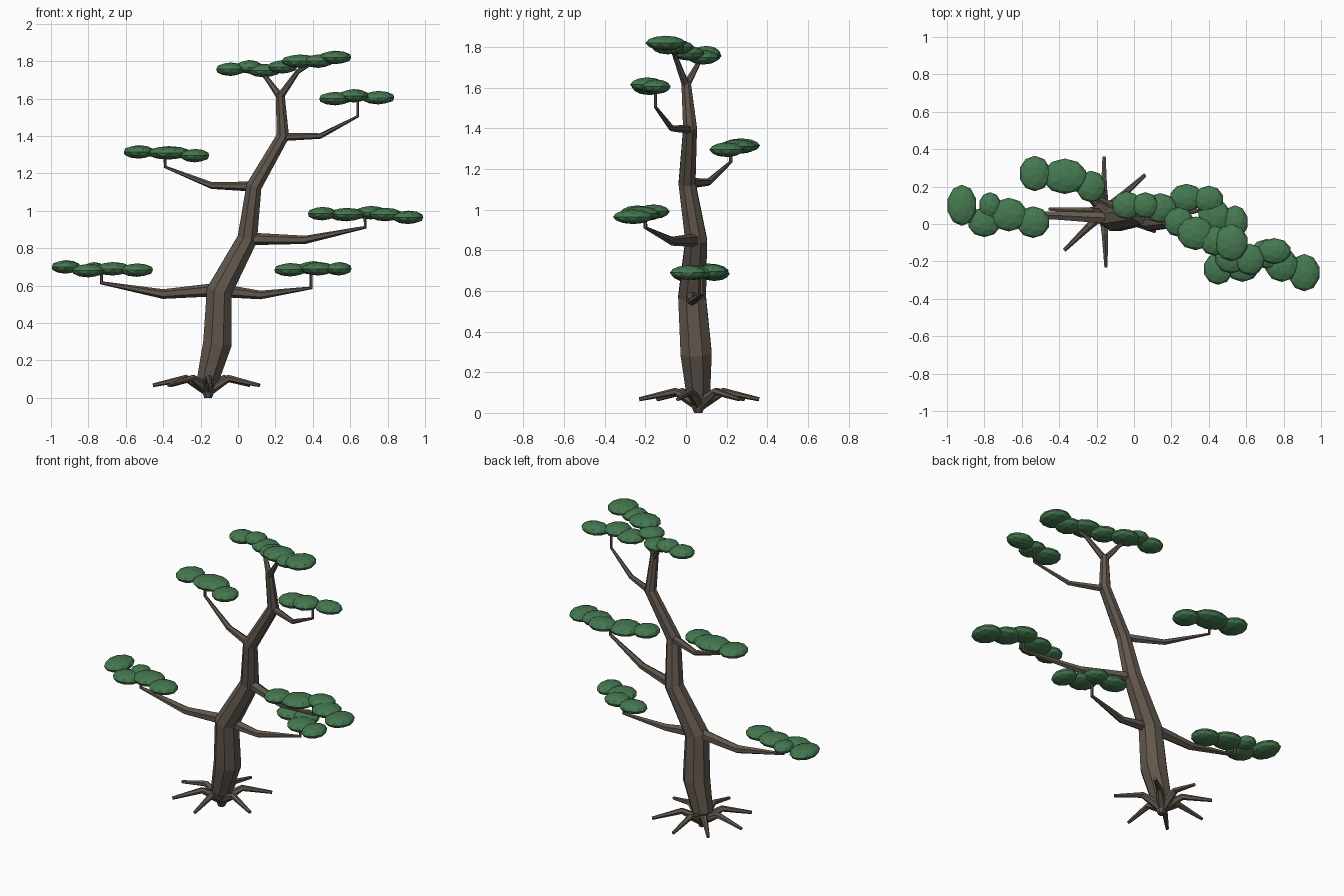
import bpy, bmesh, math
from mathutils import Vector, Matrix


def material(name, rgb):
    m = bpy.data.materials.new(name)
    m.diffuse_color = (*rgb, 1)
    return m


BARK = material("bark", (0.12, 0.095, 0.075))
LEAF = material("leaf", (0.06, 0.19, 0.08))


def finish(bm, name, mat):
    bmesh.ops.recalc_face_normals(bm, faces=bm.faces)
    me = bpy.data.meshes.new(name)
    bm.to_mesh(me)
    bm.free()
    me.materials.append(mat)
    ob = bpy.data.objects.new(name, me)
    bpy.context.collection.objects.link(ob)
    return ob


def tube(name, path, sides=6):
    """Tapered flat-sided tube through (x, y, z, radius) points."""
    bm = bmesh.new()
    pts = [Vector(p[:3]) for p in path]
    n = len(pts)
    rings, last = [], None
    for i, p in enumerate(pts):
        d1 = (pts[min(i + 1, n - 1)] - p).normalized()
        d0 = (p - pts[max(i - 1, 0)]).normalized()
        d = (d0 + d1).normalized()
        if last is None:
            u = Vector((0, 1, 0)) if abs(d.y) < 0.8 else Vector((1, 0, 0))
        else:
            u = last
        u = (u - d * u.dot(d)).normalized()
        last = u
        v = d.cross(u)
        rings.append([bm.verts.new(p + path[i][3] * (
            u * math.cos((k + 0.5) * math.tau / sides) + v * math.sin((k + 0.5) * math.tau / sides)))
            for k in range(sides)])
    for a, b in zip(rings, rings[1:]):
        for k in range(sides):
            j = (k + 1) % sides
            bm.faces.new((a[k], a[j], b[j], b[k]))
    bm.faces.new(rings[0])
    bm.faces.new(rings[-1])
    return finish(bm, name, BARK)


def pad(name, blobs, rz=0.036):
    """Foliage pad of flattened low-poly spheres (x, y, z, rx, ry)."""
    bm = bmesh.new()
    for x, y, z, rx, ry in blobs:
        m = Matrix.Translation((x, y, z)) @ Matrix.Diagonal((rx, ry, rz, 1))
        bmesh.ops.create_icosphere(bm, subdivisions=2, radius=1, matrix=m)
    return finish(bm, name, LEAF)


# Trunk
tube("trunk", [(-.16, .06, .0, .022), (-.16, .06, .1, .064), (-.11, .05, .29, .083),
               (-.10, .03, .57, .074), (.05, .05, .85, .058), (.085, .005, 1.13, .045),
               (.24, .02, 1.40, .037), (.225, .0, 1.63, .025)], 8)

# Roots spread round the foot
for i, deg in enumerate((90, 42, -21, -88, -136, 177, 132)):
    c, s = math.cos(math.radians(deg)), math.sin(math.radians(deg))
    tube(f"root_{i + 1}", [(-.16 + r * c, .065 + r * s, z, w) for r, z, w in
                           ((0, .04, .032), (.12, .105, .019), (.295, .067, .010))])

# Branches, each ending in a thin upright twig
branches = {
    "lower_left": [(-.10, .03, .58, .036), (-.40, .045, .555, .026), (-.73, .05, .615, .011), (-.73, .05, .68, .009)],
    "lower_right": [(-.10, .03, .575, .036), (.12, .03, .55, .023), (.39, .08, .588, .010), (.39, .08, .68, .009)],
    "middle_right": [(.05, .05, .85, .034), (.36, -.07, .845, .022), (.68, -.20, .912, .010), (.68, -.20, .97, .009)],
    "upper_left": [(.08, .01, 1.13, .027), (-.14, .11, 1.135, .018), (-.39, .22, 1.235, .009), (-.39, .22, 1.30, .008)],
    "upper_right": [(.24, .02, 1.395, .022), (.44, -.07, 1.40, .015), (.64, -.15, 1.505, .008), (.64, -.15, 1.60, .008)],
    "crown_left": [(.225, 0, 1.61, .020), (.16, .05, 1.70, .013), (.11, .08, 1.76, .010)],
    "crown_right": [(.225, 0, 1.61, .020), (.32, -.05, 1.745, .013), (.41, -.07, 1.80, .010)],
}
for name, path in branches.items():
    tube(name + "_branch", path)

# Foliage pads
pads = {
    "lower_left": [(-.92, .10, .70, .08, .11), (-.80, .01, .68, .09, .08), (-.77, .10, .69, .06, .07),
                   (-.67, .05, .69, .10, .09), (-.54, .01, .683, .09, .085)],
    "lower_right": [(.28, .14, .685, .09, .075), (.40, .13, .695, .08, .075),
                    (.43, .04, .69, .09, .09), (.54, .01, .69, .07, .09)],
    "middle_right": [(.45, -.24, .985, .08, .085), (.58, -.21, .98, .10, .10), (.71, -.16, .99, .09, .08),
                     (.79, -.22, .98, .09, .09), (.91, -.26, .965, .085, .10)],
    "upper_left": [(-.53, .27, 1.315, .085, .095), (-.37, .255, 1.31, .12, .095), (-.23, .20, 1.295, .08, .085)],
    "upper_right": [(.52, -.18, 1.60, .09, .085), (.62, -.19, 1.615, .08, .085), (.75, -.145, 1.605, .09, .07)],
    "crown": [(-.04, .10, 1.757, .08, .075), (.06, .10, 1.77, .07, .07), (.14, .085, 1.75, .09, .08),
              (.24, .01, 1.77, .08, .08), (.33, -.05, 1.80, .10, .09),
              (.43, -.09, 1.80, .08, .08), (.52, -.10, 1.82, .09, .10)],
}
for name, blobs in pads.items():
    pad(name + "_foliage", blobs)
